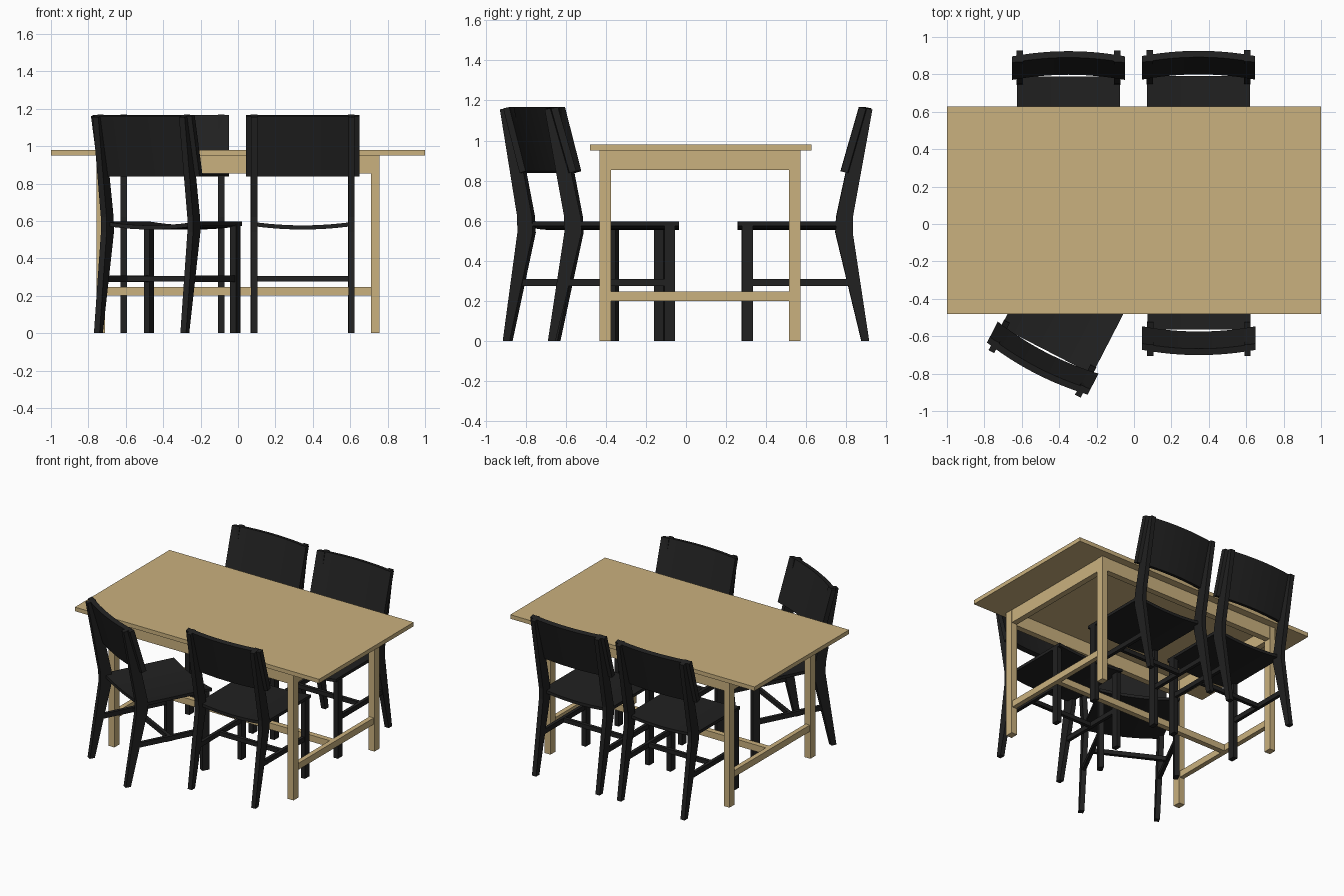
import bpy, bmesh, math
from mathutils import Matrix, Vector

if "Cube" in bpy.data.objects:
    bpy.data.objects.remove(bpy.data.objects["Cube"])


def material(name, rgb):
    m = bpy.data.materials.new(name)
    m.diffuse_color = (*rgb, 1)
    m.use_nodes = True
    m.node_tree.nodes["Principled BSDF"].inputs["Base Color"].default_value = m.diffuse_color
    return m


WOOD = material("light wood", (0.59, 0.44, 0.21))
BLACK = material("black paint", (0.015, 0.015, 0.015))


def add(name, bm, mat, matrix=Matrix(), smooth=False):
    bmesh.ops.recalc_face_normals(bm, faces=bm.faces)
    for f in bm.faces:
        f.smooth = smooth
    me = bpy.data.meshes.new(name)
    bm.to_mesh(me)
    bm.free()
    me.materials.append(mat)
    ob = bpy.data.objects.new(name, me)
    ob.matrix_world = matrix
    bpy.context.collection.objects.link(ob)
    if smooth:
        bpy.context.view_layer.objects.active = ob
        ob.select_set(True)
        bpy.ops.object.shade_smooth_by_angle(angle=math.radians(30))
        ob.select_set(False)
    return ob


def box(name, lo, hi, mat, matrix=Matrix()):
    lo, hi = Vector(lo), Vector(hi)
    bm = bmesh.new()
    bmesh.ops.create_cube(bm, size=1)
    for v in bm.verts:
        v.co = Vector((v.co[i] * (hi[i] - lo[i]) + (lo[i] + hi[i]) / 2 for i in range(3)))
    return add(name, bm, mat, matrix)


def prism(name, profile, xs, mat, matrix, bow=(0, 0), smooth=False):
    """Sweep a (y, z) profile across x stations, bowing the middle by (y, z)."""
    bm = bmesh.new()
    half = max(abs(x) for x in xs)
    rings = []
    for x in xs:
        k = 1 - (x / half) ** 2
        rings.append([bm.verts.new((x, y + bow[0] * k, z + bow[1] * k)) for y, z in profile])
    n = len(profile)
    for a, b in zip(rings, rings[1:]):
        for i in range(n):
            bm.faces.new((a[i], a[(i + 1) % n], b[(i + 1) % n], b[i]))
    bm.faces.new(rings[0])
    bm.faces.new(rings[-1])
    return add(name, bm, mat, matrix, smooth)


def stations(half, n=12):
    return [-half + 2 * half * i / n for i in range(n + 1)]


# Table top, legs, aprons and H-shaped lower stretchers
box("table_top", (-1, -0.48, 0.95), (1, 0.627, 0.98), WOOD)
for sx in (-1, 1):
    x0, x1 = sorted((sx * 0.71, sx * 0.757))
    for y0, y1 in ((-0.432, -0.375), (0.515, 0.572)):
        box("table_leg", (x0, y0, 0), (x1, y1, 0.95), WOOD)
    box("end_apron", (x0 + 0.002, -0.375, 0.853), (x1 - 0.002, 0.515, 0.95), WOOD)
    box("end_stretcher", (x0 + 0.006, -0.375, 0.2), (x1 - 0.006, 0.515, 0.248), WOOD)
for y0, y1 in ((-0.43, -0.385), (0.525, 0.57)):
    box("long_apron", (-0.71, y0, 0.853), (0.71, y1, 0.95), WOOD)
box("long_stretcher", (-0.716, 0.05, 0.2), (0.716, 0.09, 0.248), WOOD)

# Bent rear post, foot to top
POST = [(0.876, 0), (0.914, 0), (0.832, 0.54), (0.833, 0.62), (0.93, 1.155),
        (0.868, 1.168), (0.75, 0.62), (0.746, 0.54)]
BACK = [(0.772, 0.847), (0.806, 0.838), (0.898, 1.16), (0.864, 1.167)]
SEAT = [(0.26, 0.574), (0.79, 0.574), (0.79, 0.596), (0.26, 0.596)]


def chair(x, y, angle):
    m = Matrix.Translation((x, y, 0)) @ Matrix.Rotation(math.radians(angle), 4, 'Z')
    prism("chair_seat", SEAT, stations(0.275), BLACK, m, (0, -0.02), True)
    prism("chair_back", BACK, stations(0.303), BLACK, m, (0.028, 0), True)
    for s in (-1, 1):
        c = s * 0.26
        prism("rear_post", POST, (c - 0.017, c + 0.017), BLACK, m)
        box("front_leg", (c - 0.017, 0.28, 0), (c + 0.017, 0.333, 0.58), BLACK, m)
        box("side_stretcher", (c - 0.012, 0.32, 0.273), (c + 0.012, 0.84, 0.308), BLACK, m)
    box("cross_stretcher", (-0.25, 0.56, 0.275), (0.25, 0.585, 0.306), BLACK, m)


# Two chairs behind, one straight and one turned chair in front
chair(-0.35, -0.002, 0)
chair(0.345, 0, 0)
chair(0.347, 0.225, 180)
chair(-0.105, 0.025, 152.7)
